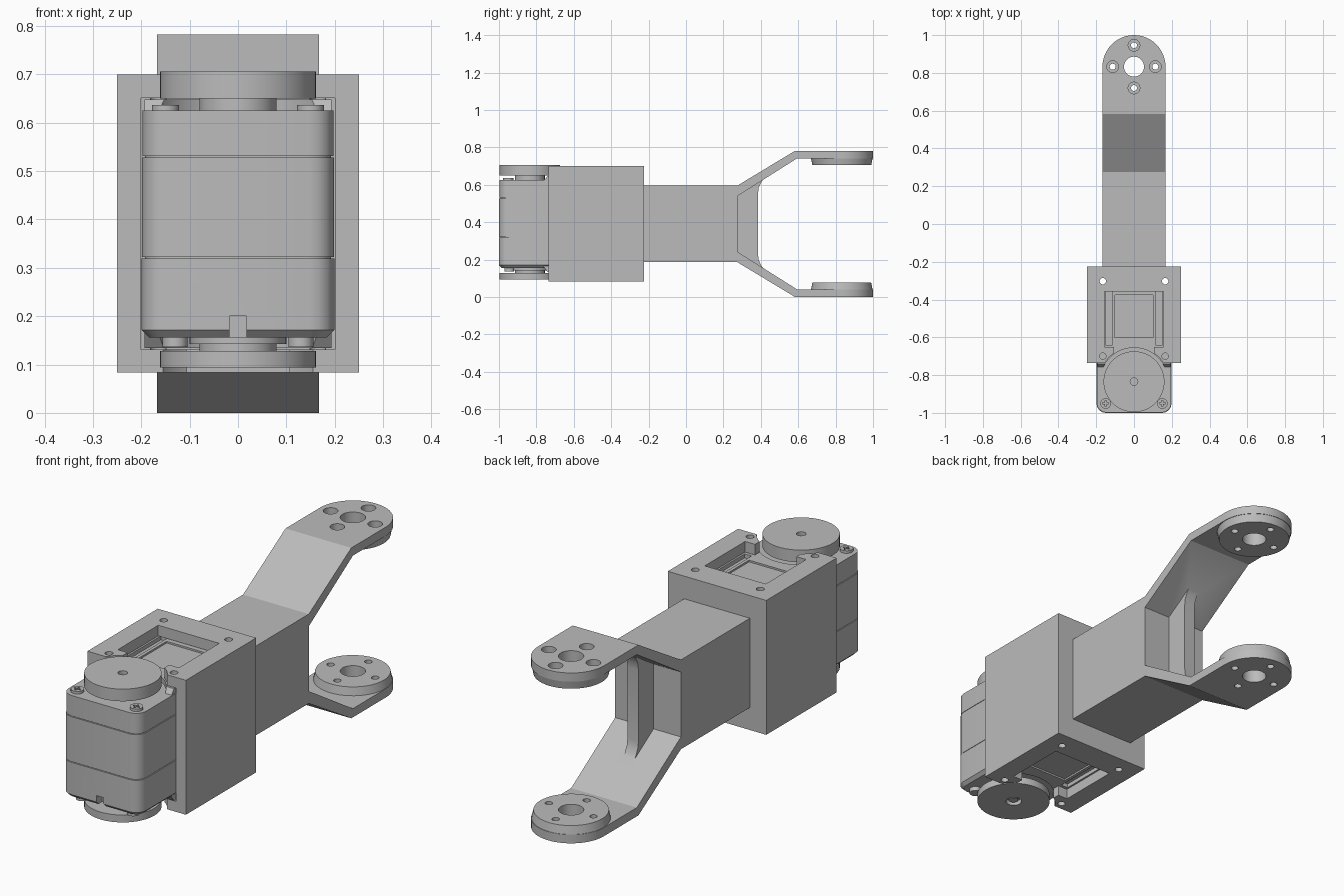
import bpy, bmesh, math
from mathutils import Matrix, Vector

if "Cube" in bpy.data.objects:
    bpy.data.objects.remove(bpy.data.objects["Cube"], do_unlink=True)

MID = 0.391          # height of the mirror plane
AXIS_F, AXIS_B = -0.835, 0.833   # pivot axes, front and back

grey = bpy.data.materials.new("mid_grey")
grey.use_nodes = True
grey.diffuse_color = (0.5, 0.5, 0.5, 1)
grey.node_tree.nodes["Principled BSDF"].inputs["Base Color"].default_value = (0.5, 0.5, 0.5, 1)


def finish(name, bm):
    bmesh.ops.recalc_face_normals(bm, faces=bm.faces)
    me = bpy.data.meshes.new(name)
    bm.to_mesh(me)
    bm.free()
    me.materials.append(grey)
    ob = bpy.data.objects.new(name, me)
    bpy.context.collection.objects.link(ob)
    return ob


def box(name, x0, x1, y0, y1, z0, z1, corner=0, rim=0):
    """Box with optional rounded upright edges and chamfered bottom rim."""
    bm = bmesh.new()
    size = Matrix.Diagonal((x1 - x0, y1 - y0, z1 - z0, 1))
    centre = Matrix.Translation(((x0 + x1) / 2, (y0 + y1) / 2, (z0 + z1) / 2))
    bmesh.ops.create_cube(bm, size=1, matrix=centre @ size)
    if corner:
        up = [e for e in bm.edges if abs(e.verts[0].co.z - e.verts[1].co.z) > 0.01]
        bmesh.ops.bevel(bm, geom=up, offset=corner, segments=4, profile=0.5, affect='EDGES')
    if rim:
        low = [e for e in bm.edges if all(v.co.z < z0 + 0.001 for v in e.verts)]
        bmesh.ops.bevel(bm, geom=low, offset=rim, segments=1, affect='EDGES')
    return finish(name, bm)


def cyl(name, x, y, z0, z1, r, r_top=None, sides=48):
    bm = bmesh.new()
    bmesh.ops.create_cone(bm, cap_ends=True, segments=sides, radius1=r,
                          radius2=r if r_top is None else r_top, depth=z1 - z0,
                          matrix=Matrix.Translation((x, y, (z0 + z1) / 2)))
    return finish(name, bm)


def side_profile(name, points, half_width):
    """Extrude a (y, z) outline across x."""
    bm = bmesh.new()
    face = bm.faces.new([bm.verts.new((-half_width, y, z)) for y, z in points])
    new = bmesh.ops.extrude_face_region(bm, geom=[face])["geom"]
    bmesh.ops.translate(bm, vec=Vector((2 * half_width, 0, 0)),
                        verts=[v for v in new if isinstance(v, bmesh.types.BMVert)])
    return finish(name, bm)


def combine(ob, tools, operation='DIFFERENCE'):
    for tool in tools:
        mod = ob.modifiers.new("bool", 'BOOLEAN')
        mod.operation, mod.solver, mod.object = operation, 'EXACT', tool
        bpy.context.view_layer.update()
        me = bpy.data.meshes.new_from_object(ob.evaluated_get(bpy.context.evaluated_depsgraph_get()))
        ob.modifiers.clear()
        ob.data = me
        bpy.data.objects.remove(tool, do_unlink=True)


def mirrored(points):
    return points + [(y, 2 * MID - z) for y, z in reversed(points)]


def flipped(ob, name):
    """Copy of a part reflected through the mid height."""
    bm = bmesh.new()
    bm.from_mesh(ob.data)
    for v in bm.verts:
        v.co.z = 2 * MID - v.co.z
    return finish(name, bm)


# Fork bracket: beam, splayed arms, rounded ears and bosses
bracket = side_profile("fork_bracket", mirrored([
    (-0.23, 0.596), (0.275, 0.596), (0.583, 0.782), (AXIS_B, 0.782),
    (AXIS_B, 0.742), (0.595, 0.742), (0.275, 0.54)]), 0.167)
ear = cyl("ear", 0, AXIS_B, 0.742, 0.782, 0.167)
boss = cyl("boss", 0, AXIS_B, 0.705, 0.75, 0.157, 0.1665)
rib = side_profile("rib", mirrored([
    (0.26, 0.56), (0.42, 0.64), (0.402, 0.612), (0.389, 0.585), (0.385, 0.555)]), 0.028)
combine(bracket, [flipped(ear, "ear_low"), flipped(boss, "boss_low"), ear, boss, rib], 'UNION')

# Pivot bore and counterbored bolt holes
cuts = [cyl("bore", 0, AXIS_B, -0.1, 0.9, 0.053, sides=32)]
for i in range(4):
    a = i * math.pi / 2
    x, y = 0.113 * math.cos(a), AXIS_B + 0.113 * math.sin(a)
    cuts.append(cyl("bolt_hole", x, y, -0.1, 0.9, 0.016, sides=16))
    top = cyl("counterbore", x, y, 0.752, 0.9, 0.031, sides=24)
    cuts += [top, flipped(top, "counterbore_low")]
combine(bracket, cuts)

# Motor housing: open-fronted box with top and bottom windows
housing = box("motor_housing", -0.25, 0.25, -0.735, -0.225, 0.083, 0.70)
cuts = [box("cavity", -0.201, 0.201, -0.8, -0.30, 0.131, 0.651),
        box("window", -0.155, 0.155, -0.65, -0.357, 0, 1),
        box("slot", -0.105, 0.105, -0.8, -0.64, 0, 1),
        cyl("horn_clearance", 0, AXIS_F, 0, 1, 0.185)]
cuts += [cyl("mount_hole", sx * 0.165, y, 0, 1, 0.017, sides=16)
         for sx in (-1, 1) for y in (-0.303, -0.70)]
combine(housing, cuts)

# Motor case in three shells with thin seams between
case_low = box("motor_case_bottom", -0.199, 0.199, -1, -0.32, 0.156, 0.319, 0.05, 0.015)
combine(case_low, [box("notch", -0.018, 0.018, -1.1, -0.96, 0.1, 0.2)])
box("motor_case_middle", -0.198, 0.198, -0.999, -0.32, 0.322, 0.528, 0.05)
box("motor_case_top", -0.197, 0.197, -0.998, -0.32, 0.531, 0.625, 0.05)
box("motor_core", -0.192, 0.192, -0.992, -0.33, 0.25, 0.6, 0.05)

# Raised end caps with horn pocket and side grooves
cap = side_profile("motor_cap_top", [(-0.765, 0.615), (-0.74, 0.648), (-0.32, 0.648), (-0.32, 0.615)], 0.193)
cuts = [cyl("pocket", 0, AXIS_F, 0.6, 0.7, 0.18)]
cuts += [box("groove", min(s * 0.115, s * 0.15), max(s * 0.115, s * 0.15), -0.64, -0.345, 0.63, 0.7)
         for s in (-1, 1)]
cuts.append(box("label_recess", -0.10, 0.10, -0.6, -0.375, 0.64, 0.7))
combine(cap, cuts)
flipped(cap, "motor_cap_bottom")

# Output horn on top and idler horn underneath
horn = cyl("output_horn", 0, AXIS_F, 0.65, 0.706, 0.161, sides=64)
combine(horn, [cyl("centre_hole", 0, AXIS_F, 0.69, 0.8, 0.02, sides=20)])
cyl("output_neck", 0, AXIS_F, 0.62, 0.655, 0.08)
idler = cyl("idler_horn", 0, AXIS_F, 0.094, 0.128, 0.161, sides=64)
combine(idler, [cyl("centre_hole", 0, AXIS_F, 0, 0.115, 0.035, sides=24)])
cyl("idler_screw", 0, AXIS_F, 0.1, 0.12, 0.02, sides=20)
cyl("idler_neck", 0, AXIS_F, 0.125, 0.145, 0.08)
cyl("idler_collar", 0, AXIS_F, 0.142, 0.16, 0.1)

# Corner screws with cross recesses
for side, s in (("right", -1), ("left", 1)):
    x, y = s * 0.15, -0.95
    screw = cyl("case_screw_" + side, x, y, 0.615, 0.637, 0.028, sides=24)
    combine(screw, [box("cross", x - a, x + a, y - b, y + b, 0.628, 0.7)
                    for a, b in ((0.016, 0.004), (0.004, 0.016))])
    cyl("case_foot_" + side, s * 0.13, -0.945, 0.136, 0.16, 0.026, sides=24)

# Smooth round surfaces, keep hard edges
bpy.ops.object.select_all(action='DESELECT')
for ob in bpy.context.collection.objects:
    if ob.type == 'MESH' and ob.data.materials and ob.data.materials[0] == grey:
        ob.select_set(True)
        bpy.context.view_layer.objects.active = ob
bpy.ops.object.shade_smooth_by_angle(angle=math.radians(30))
